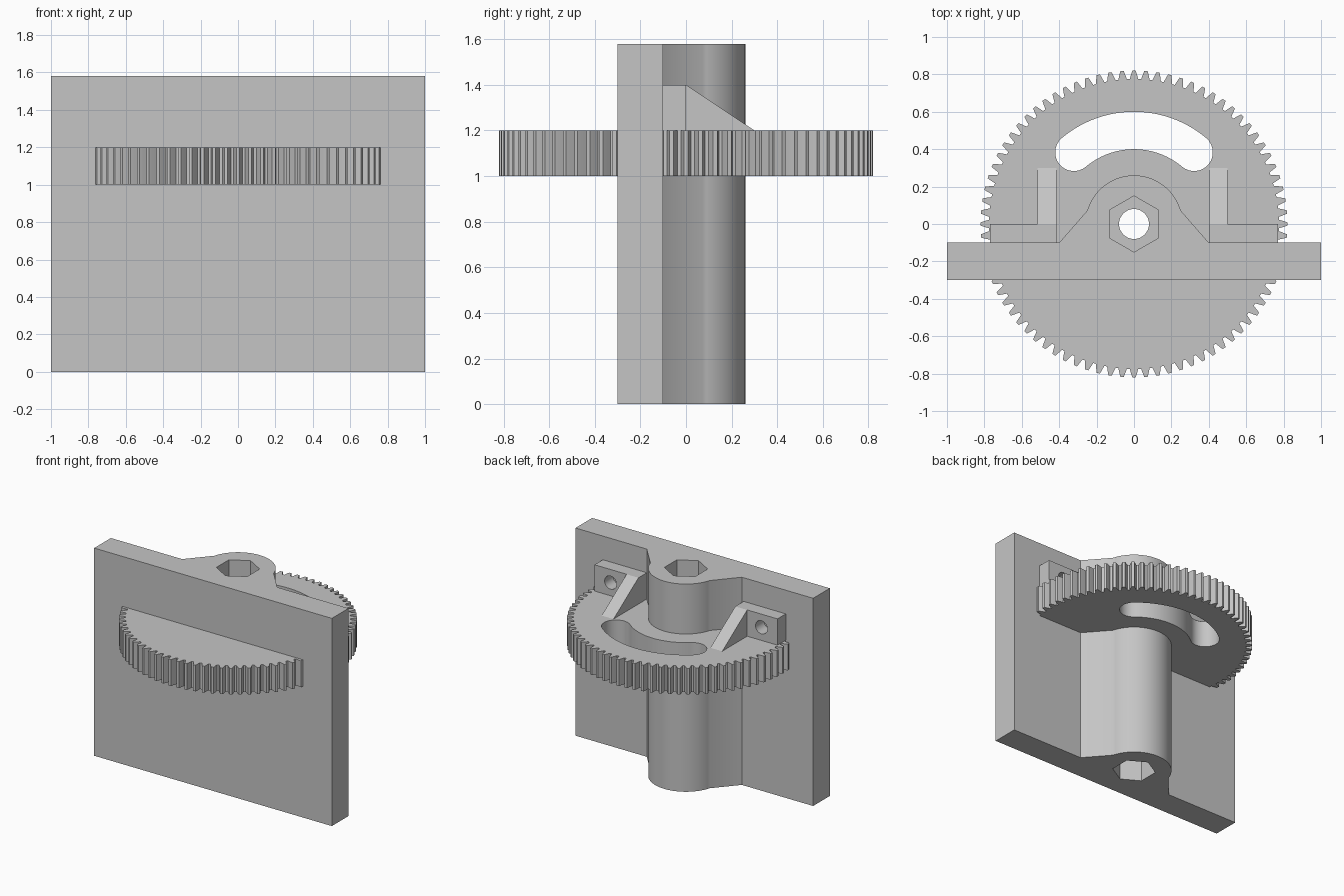
import bpy, bmesh
from math import cos, sin, radians, pi

if "Cube" in bpy.data.objects:
    bpy.data.objects.remove(bpy.data.objects["Cube"], do_unlink=True)

GREY = (0.56, 0.56, 0.56, 1)
grey = bpy.data.materials.new("plain grey")
grey.use_nodes = True
grey.diffuse_color = GREY
grey.node_tree.nodes["Principled BSDF"].inputs["Base Color"].default_value = GREY


def arc(r, a0, a1, n, cx=0, cy=0):
    """Points on an arc, angles in degrees."""
    steps = [radians(a0 + (a1 - a0) * i / n) for i in range(n + 1)]
    return [(cx + r * cos(a), cy + r * sin(a)) for a in steps]


def prism(name, profile, low, high, axis="z"):
    """Extrude a 2D profile along an axis from low to high."""
    place = {"x": lambda u, v, w: (w, u, v),
             "y": lambda u, v, w: (u, w, v),
             "z": lambda u, v, w: (u, v, w)}[axis]
    bm = bmesh.new()
    rings = [[bm.verts.new(place(u, v, w)) for u, v in profile] for w in (low, high)]
    for ring in rings:
        bm.faces.new(ring)
    n = len(profile)
    for i in range(n):
        j = (i + 1) % n
        bm.faces.new((rings[0][i], rings[0][j], rings[1][j], rings[1][i]))
    bmesh.ops.recalc_face_normals(bm, faces=bm.faces)
    mesh = bpy.data.meshes.new(name)
    bm.to_mesh(mesh)
    bm.free()
    mesh.materials.append(grey)
    obj = bpy.data.objects.new(name, mesh)
    bpy.context.collection.objects.link(obj)
    return obj


def activate(obj):
    bpy.ops.object.select_all(action="DESELECT")
    obj.select_set(True)
    bpy.context.view_layer.objects.active = obj


def cut(obj, *cutters):
    """Subtract each cutter, then discard it."""
    for cutter in cutters:
        activate(obj)
        mod = obj.modifiers.new("cut", "BOOLEAN")
        mod.operation = "DIFFERENCE"
        mod.solver = "EXACT"
        mod.object = cutter
        bpy.ops.object.modifier_apply(modifier=mod.name)
        bpy.data.objects.remove(cutter, do_unlink=True)


def circle(r, n, cx=0, cy=0, start=0):
    return arc(r, start, start + 360, n, cx, cy)[:-1]


HEIGHT, GEAR_LOW, GEAR_HIGH = 1.58, 1.0, 1.2

# Upright plate with the rounded boss on its back
outline = [(-1, -0.1), (-1, -0.3), (1, -0.3), (1, -0.1), (0.4, -0.1)]
outline += arc(0.26, 16, 164, 36) + [(-0.4, -0.1)]
body = prism("plate_and_boss", outline, 0, HEIGHT)

# Shaft bore with a hexagonal nut pocket at each end
POCKET = 0.2
cut(body,
    prism("bore_cutter", circle(0.08, 40), -0.1, HEIGHT + 0.1),
    prism("lower_hex_cutter", circle(0.15, 6, start=30), -0.1, POCKET),
    prism("upper_hex_cutter", circle(0.15, 6, start=30), HEIGHT - POCKET, HEIGHT + 0.1))

# Gear wheel passing through the plate
TEETH = 80
tooth = [(0.775, 0.023), (0.785, 0.020), (0.8, 0.0157), (0.81, 0.0125), (0.82, 0.009)]
tooth = [(r, -w) for r, w in tooth] + tooth[::-1]
gear_outline = []
for k in range(TEETH):
    for r, w in tooth:
        a = 2 * pi * k / TEETH + w / r
        gear_outline.append((r * cos(a), r * sin(a)))
gear = prism("gear", gear_outline, GEAR_LOW, GEAR_HIGH)

# Curved slot and hidden centre clearance
A, B, MID = 50, 130, 0.5
slot = arc(0.6, A, B, 36)
slot += arc(0.1, B, B + 180, 16, MID * cos(radians(B)), MID * sin(radians(B)))[1:]
slot += arc(0.4, B, A, 36)[1:]
slot += arc(0.1, A + 180, A + 360, 16, MID * cos(radians(A)), MID * sin(radians(A)))[1:-1]
cut(gear,
    prism("slot_cutter", slot, GEAR_LOW - 0.1, GEAR_HIGH + 0.1),
    prism("centre_cutter", circle(0.18, 40), GEAR_LOW - 0.1, GEAR_HIGH + 0.1))

# Two drilled lugs on the gear, each with a sloping rib
parts = [body, gear]
TOP = 1.4
for side, s, inner in (("left", 1, 0.4), ("right", -1, 0.415)):
    lug = prism(side + "_lug",
                [(s * x, z) for x, z in ((inner + 0.1, GEAR_HIGH), (0.77, GEAR_HIGH),
                                         (0.77, TOP), (inner + 0.1, TOP))],
                -0.1, 0, "y")
    cut(lug, prism("hole_cutter", circle(0.05, 32, s * 0.635, 1.3), -0.2, 0.1, "y"))
    rib = prism(side + "_rib",
                [(-0.1, GEAR_HIGH), (0.3, GEAR_HIGH), (0, TOP), (-0.1, TOP)],
                s * inner, s * (inner + 0.1), "x")
    parts += [lug, rib]

for part in parts:
    activate(part)
    bpy.ops.object.shade_smooth_by_angle(angle=radians(25))
